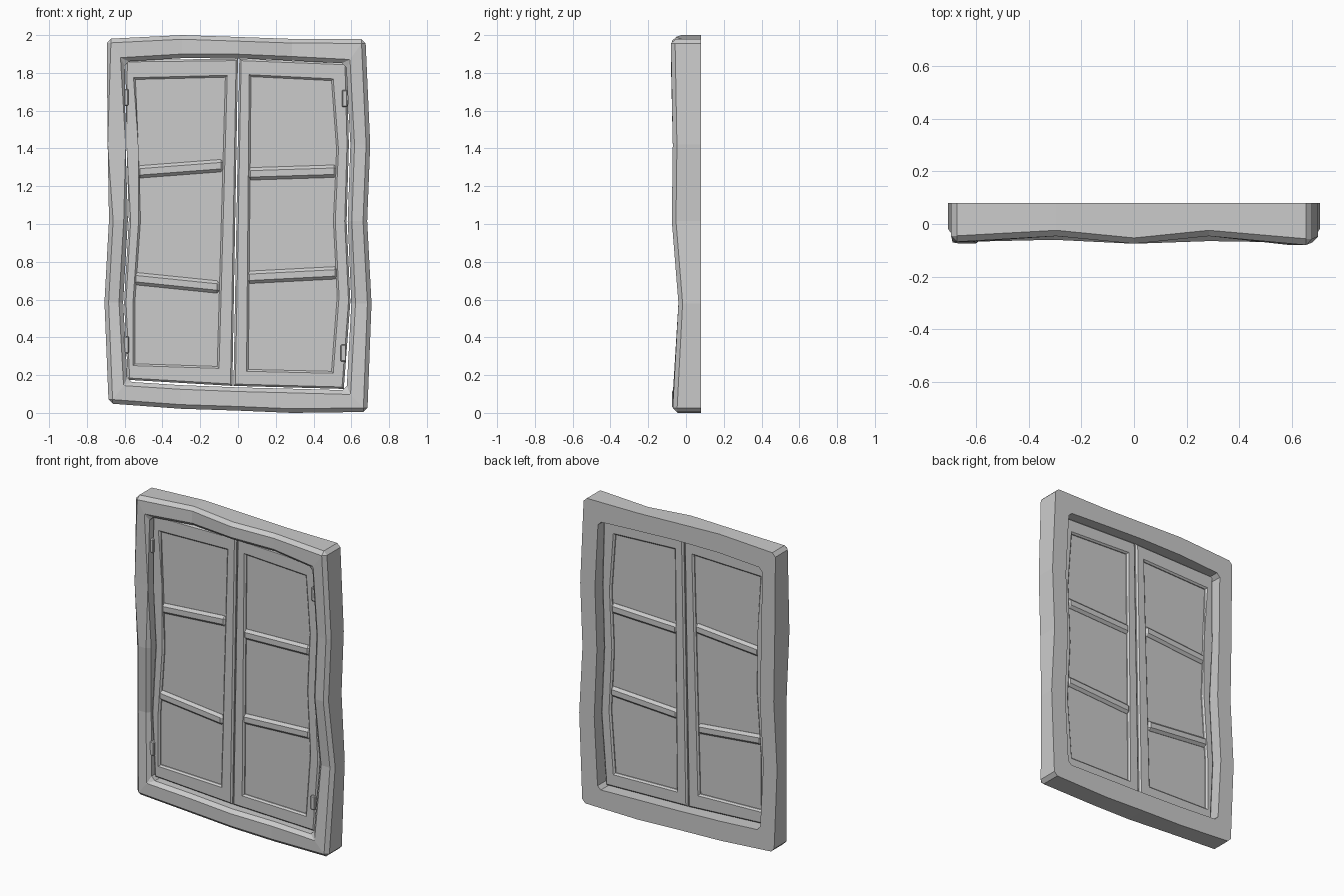
import bpy, bmesh

if "Cube" in bpy.data.objects:
    bpy.data.objects.remove(bpy.data.objects["Cube"])


def finish(bm, name):
    bmesh.ops.recalc_face_normals(bm, faces=bm.faces)
    me = bpy.data.meshes.new(name)
    bm.to_mesh(me)
    bm.free()
    ob = bpy.data.objects.new(name, me)
    bpy.context.collection.objects.link(ob)
    return ob


def ring(name, outer, inner, front, back, bevel, corners=(), both=False):
    """Closed rectangular-section ring; outer/inner are (x, z) loops of equal length."""
    bm = bmesh.new()
    n = len(outer)
    loops = []
    for pts, ys in ((outer, front), (inner, front), (inner, [back] * n), (outer, [back] * n)):
        loops.append([bm.verts.new((x, y, z)) for (x, z), y in zip(pts, ys)])
    for k in range(4):
        a, b = loops[k], loops[(k + 1) % 4]
        for i in range(n):
            j = (i + 1) % n
            bm.faces.new((a[i], a[j], b[j], b[i]))
    edges = []
    for lp in (loops if both else loops[:2]):
        edges += [bm.edges.get((lp[i], lp[(i + 1) % n])) for i in range(n)]
    for c in corners:
        edges.append(bm.edges.get((loops[0][c], loops[3][c])))
        edges.append(bm.edges.get((loops[1][c], loops[2][c])))
    bmesh.ops.bevel(bm, geom=edges, offset=bevel, segments=1, affect='EDGES', profile=0.5)
    return finish(bm, name)


def prism(name, pts, y0, y1, bevel=0.0):
    """Outline in (x, z) extruded from y0 to y1."""
    bm = bmesh.new()
    f = [bm.verts.new((x, y0, z)) for x, z in pts]
    b = [bm.verts.new((x, y1, z)) for x, z in pts]
    n = len(pts)
    bm.faces.new(f)
    bm.faces.new(b[::-1])
    for i in range(n):
        j = (i + 1) % n
        bm.faces.new((f[i], b[i], b[j], f[j]))
    if bevel:
        bmesh.ops.bevel(bm, geom=bm.edges[:], offset=bevel, segments=1, affect='EDGES', profile=0.5)
    return finish(bm, name)


# Crooked outer frame: up the left, along the top, down the right, back along the bottom
outer = [(-.685, .05), (-.707, .585), (-.683, 1.02), (-.69, 1.42), (-.695, 1.98),
         (-.296, 2.0), (0, 1.99), (.285, 1.98), (.675, 1.978),
         (.70, 1.42), (.684, 1.015), (.707, .58), (.685, .005),
         (.285, 0), (0, .012), (-.305, .022)]
inner = [(-.585, .165), (-.608, .585), (-.583, 1.02), (-.595, 1.42), (-.60, 1.86),
         (-.296, 1.878), (0, 1.877), (.285, 1.865), (.572, 1.85),
         (.595, 1.42), (.581, 1.015), (.6, .58), (.575, .12),
         (.285, .128), (0, .135), (-.305, .147)]
front = [-.067, -.04, -.075, -.07, -.068, -.046, -.075, -.046, -.08,
         -.07, -.075, -.04, -.07, -.065, -.075, -.06]
ring("window_frame", outer, inner, front, .08, .022, corners=(0, 4, 8, 12))

# Sashes: outer edge and glazing opening, with bars given as (left z, right z) centres
sashes = {
    "left": dict(
        outer=[(-.583, .175), (-.603, .585), (-.578, 1.02), (-.59, 1.42), (-.596, 1.868),
               (0, 1.875), (-.03, .143)],
        inner=[(-.545, .26), (-.546, .585), (-.516, 1.02), (-.528, 1.42), (-.543, 1.765),
               (-.067, 1.777), (-.11, .246)],
        bars=[(-.535, 1.275, -.075, 1.31), (-.555, .712, -.095, .665)]),
    "right": dict(
        outer=[(-.024, .143), (.007, 1.875), (.576, 1.853), (.587, 1.42), (.575, 1.015),
               (.595, .59), (.56, .127)],
        inner=[(.055, .23), (.069, 1.78), (.495, 1.759), (.522, 1.395), (.505, 1.015),
               (.525, .617), (.495, .22)],
        bars=[(.05, 1.265, .525, 1.28), (.045, .717, .53, .742)]),
}
for side, s in sashes.items():
    ring(side + "_sash", s["outer"], s["inner"], [-.022] * 7, .022, .01, both=True)
    # Glass panel, tucked slightly into the sash
    cx = sum(p[0] for p in s["inner"]) / 7
    pane = [(cx + (x - cx) * 1.04, 1 + (z - 1) * 1.01) for x, z in s["inner"]]
    prism(side + "_glass", pane, -.006, .006)
    # Tilted glazing bars
    for i, (xa, za, xb, zb) in enumerate(s["bars"]):
        h = .033
        prism(f"{side}_glazing_bar_{i + 1}",
              [(xa, za - h), (xa, za + h), (xb, zb + h), (xb, zb - h)], -.024, .024, .016)

# Hinges bridging sash and frame
for i, (x, z) in enumerate([(-.595, 1.67), (-.592, .36), (.565, 1.665), (.558, .317)]):
    w, h = .015, .045
    prism(f"hinge_{i + 1}", [(x - w, z - h), (x - w, z + h), (x + w, z + h), (x + w, z - h)],
          -.038, .0, .005)
